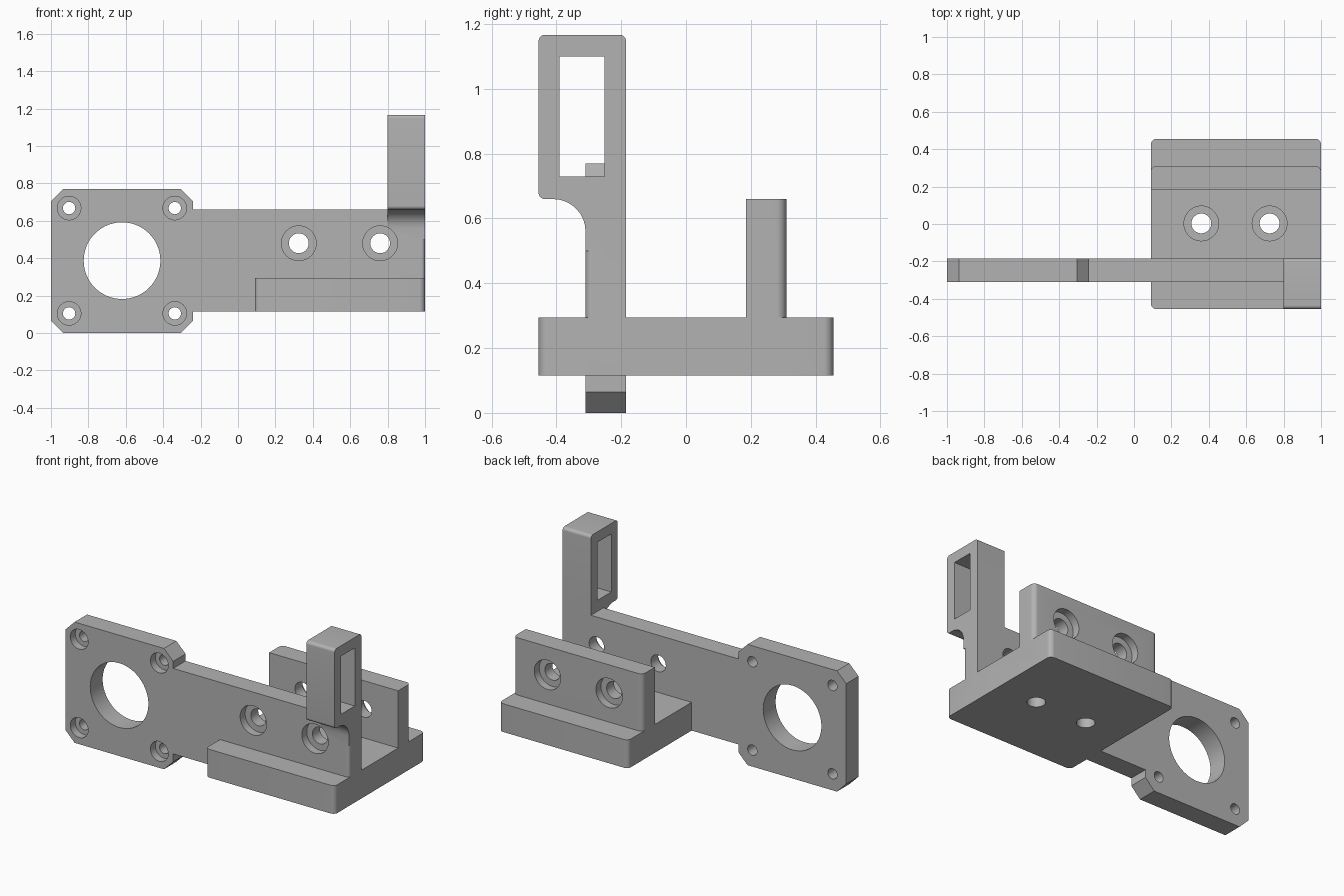
import bpy, bmesh, math
from mathutils import Vector

if "Cube" in bpy.data.objects:
    bpy.data.objects.remove(bpy.data.objects["Cube"])

grey = bpy.data.materials.new("light_grey")
grey.diffuse_color = (0.45, 0.45, 0.45, 1)
grey.use_nodes = True
grey.node_tree.nodes["Principled BSDF"].inputs["Base Color"].default_value = grey.diffuse_color

# Profile plane and extrusion axis
MAP = {'x': lambda a, b, h: (h, a, b),
       'y': lambda a, b, h: (a, h, b),
       'z': lambda a, b, h: (a, b, h)}


def outline(corners, steps=8):
    """Corners are (a, b, radius); right-angled corners may be rounded."""
    pts = []
    for i, (a, b, r) in enumerate(corners):
        p = Vector((a, b))
        if r == 0:
            pts.append(p)
            continue
        d1 = (Vector(corners[i - 1][:2]) - p).normalized()
        d2 = (Vector(corners[(i + 1) % len(corners)][:2]) - p).normalized()
        c = p + r * (d1 + d2)
        for k in range(steps + 1):
            t = k / steps * math.pi / 2
            pts.append(c - r * (math.cos(t) * d2 + math.sin(t) * d1))
    return pts


def extrude(name, pts, axis, lo, hi):
    bm = bmesh.new()
    rings = [[bm.verts.new(MAP[axis](a, b, h)) for a, b in pts] for h in (lo, hi)]
    bm.faces.new(rings[0])
    bm.faces.new(rings[1])
    n = len(pts)
    for i in range(n):
        j = (i + 1) % n
        bm.faces.new((rings[0][i], rings[0][j], rings[1][j], rings[1][i]))
    bmesh.ops.recalc_face_normals(bm, faces=bm.faces)
    me = bpy.data.meshes.new(name)
    bm.to_mesh(me)
    bm.free()
    me.materials.append(grey)
    ob = bpy.data.objects.new(name, me)
    bpy.context.collection.objects.link(ob)
    return ob


def rect(a0, a1, b0, b1, r=(0, 0, 0, 0)):
    return outline([(a0, b0, r[0]), (a1, b0, r[1]), (a1, b1, r[2]), (a0, b1, r[3])])


def combine(target, other, op):
    m = target.modifiers.new("combine", 'BOOLEAN')
    m.object, m.operation, m.solver = other, op, 'EXACT'
    bpy.context.view_layer.objects.active = target
    bpy.ops.object.modifier_apply(modifier=m.name)
    bpy.data.objects.remove(other, do_unlink=True)


def hole(target, axis, a, b, r, lo, hi, n=48):
    pts = [(a + r * math.cos(2 * math.pi * i / n),
            b + r * math.sin(2 * math.pi * i / n)) for i in range(n)]
    combine(target, extrude("hole_cutter", pts, axis, lo, hi), 'DIFFERENCE')


Y0, Y1 = -0.31, -0.185      # upright plate thickness
# Base block with rounded vertical edges
bracket = extrude("mounting_bracket", rect(0.09, 1, -0.455, 0.455, (0.03,) * 4),
                  'z', 0.115, 0.295)

# Upright arm, rounded at its free front edge
arm = extrude("arm", rect(-0.3, 1, Y0, Y1, (0, 0.02, 0, 0)), 'z', 0.115, 0.66)
combine(bracket, arm, 'UNION')

# Rear wall, rounded on its outer edges
wall = extrude("rear_wall", rect(0.09, 1, 0.185, 0.31, (0, 0, 0.03, 0.03)), 'z', 0.2, 0.66)
combine(bracket, wall, 'UNION')

# Motor plate with chamfered corners
c = 0.065
x0, x1, z1 = -1, -0.24, 0.77
plate = extrude("motor_plate", [(x0 + c, 0), (x1 - c, 0), (x1, c), (x1, z1 - c),
                                (x1 - c, z1), (x0 + c, z1), (x0, z1 - c), (x0, c)],
                'y', Y0, Y1)
combine(bracket, plate, 'UNION')

# Tower with a filleted overhang and a window
tower = extrude("tower", outline([(Y1, 0.5, 0), (Y1, 1.167, 0.02), (-0.455, 1.167, 0.02),
                                  (-0.455, 0.66, 0.02), (Y0, 0.66, 0.1), (Y0, 0.5, 0)]),
                'x', 0.8, 1)
combine(tower, extrude("window_cutter", rect(-0.39, -0.252, 0.73, 1.10), 'x', 0.7, 1.1),
        'DIFFERENCE')
combine(bracket, tower, 'UNION')

# Motor opening and its four counterbored screw holes
hole(bracket, 'y', -0.62, 0.387, 0.205, -0.5, 0, 64)
for x in (-0.903, -0.338):
    for z in (0.105, 0.668):
        hole(bracket, 'y', x, z, 0.033, -0.5, 0, 32)
        hole(bracket, 'y', x, z, 0.063, -0.5, Y0 + 0.05, 32)

# Screw holes through arm and rear wall, counterbored on the outer faces
for x in (0.325, 0.76):
    hole(bracket, 'y', x, 0.48, 0.053, -0.6, 0.6)
    hole(bracket, 'y', x, 0.48, 0.093, -0.6, Y0 + 0.05)
    hole(bracket, 'y', x, 0.48, 0.093, 0.31 - 0.05, 0.6)

# Screw holes in the base, counterbored from above
for x in (0.36, 0.725):
    hole(bracket, 'z', x, 0.003, 0.053, 0, 0.5)
    hole(bracket, 'z', x, 0.003, 0.093, 0.295 - 0.06, 0.5)

bpy.ops.object.select_all(action='DESELECT')
bracket.select_set(True)
bpy.context.view_layer.objects.active = bracket
bpy.ops.object.shade_smooth_by_angle(angle=math.radians(30))
